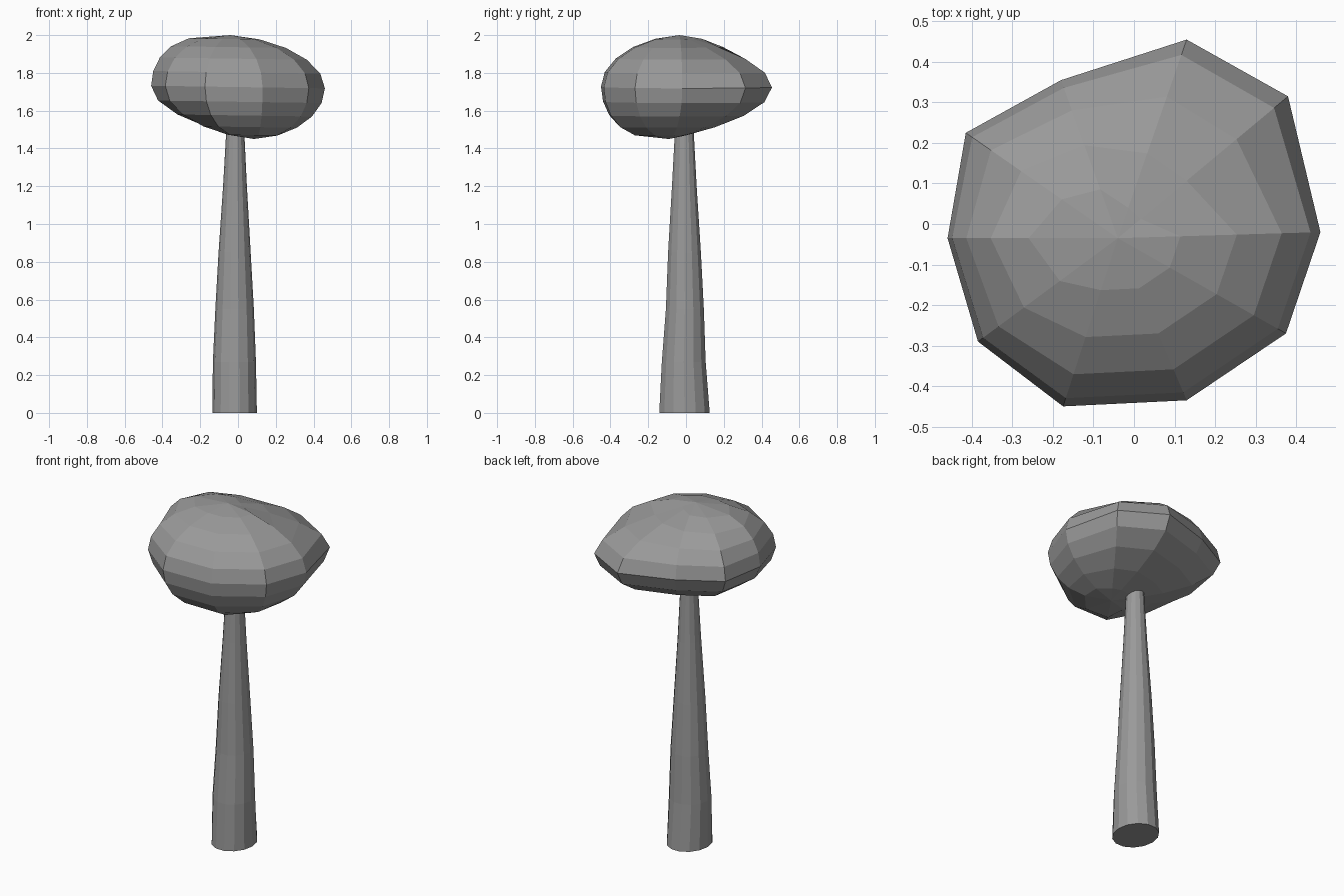
import bpy, bmesh
from math import sin, cos, pi
from mathutils import Vector

if "Cube" in bpy.data.objects:
    bpy.data.objects.remove(bpy.data.objects["Cube"])

grey = bpy.data.materials.new("dark_grey")
grey.diffuse_color = (.32, .32, .32, 1)
grey.use_nodes = True
grey.node_tree.nodes["Principled BSDF"].inputs["Base Color"].default_value = grey.diffuse_color


def loft(name, rings, top=None, bottom=None):
    """Skin closed rings (listed bottom to top); ends are fanned to a pole or capped."""
    bm = bmesh.new()
    loops = [[bm.verts.new(p) for p in ring] for ring in rings]
    n = len(loops[0])
    for a, b in zip(loops, loops[1:]):
        for i in range(n):
            k = (i + 1) % n
            bm.faces.new((a[i], a[k], b[k], b[i]))
    for loop, pole in ((loops[0], bottom), (loops[-1], top)):
        if pole is None:
            bm.faces.new(loop)
        else:
            v = bm.verts.new(pole)
            for i in range(n):
                bm.faces.new((loop[i], loop[(i + 1) % n], v))
    bmesh.ops.recalc_face_normals(bm, faces=bm.faces)
    mesh = bpy.data.meshes.new(name)
    bm.to_mesh(mesh)
    bm.free()
    mesh.materials.append(grey)
    obj = bpy.data.objects.new(name, mesh)
    bpy.context.collection.objects.link(obj)
    return obj


SIDES = 14

# Trunk: tapering faceted column (z, centre x, centre y, radius x, radius y)
trunk = [(0, -.018, -.008, .118, .137), (.27, -.019, -.012, .114, .119),
         (.55, -.018, -.006, .102, .103), (.85, -.018, -.008, .085, .089),
         (1.2, -.016, -.009, .063, .067), (1.6, -.014, -.009, .042, .045)]
loft("trunk", [[(cx + rx * cos(2 * pi * i / SIDES),
                 cy + ry * sin(2 * pi * i / SIDES), z) for i in range(SIDES)]
               for z, cx, cy, rx, ry in trunk])

# Canopy: lopsided ball. Each meridian has an equator point (x, y) and
# a fullness exponent for its upper and lower half (higher = sharper).
meridians = [(.46, -.02, 1.0, .95), (.38, .315, 1.7, 1.4), (.13, .455, 1.6, 1.5),
             (-.18, .355, 1.0, 1.4), (-.415, .225, .85, 1.4), (-.46, -.035, .55, 1.4),
             (-.385, -.29, .75, 1.05), (-.175, -.45, 1.0, .6), (.13, -.435, 1.0, .55),
             (.375, -.27, 1.0, .75)]
crown = Vector((-.04, -.035, 2.0))
base = Vector((.085, -.09, 1.45))

rings = []
for j in range(9, 0, -1):
    t = pi * j / 10
    pole = crown if j <= 5 else base
    z = 1.725 + .275 * cos(t) - .012 * sin(2 * t)
    ring = []
    for x, y, up, down in meridians:
        f = sin(t) ** (up if j <= 5 else down)
        # slight tilt: the left side rides a little higher than the right
        ring.append((pole.x + f * (x - pole.x), pole.y + f * (y - pole.y),
                     z - .015 * f * x))
    rings.append(ring)
loft("canopy", rings, top=crown, bottom=base)
